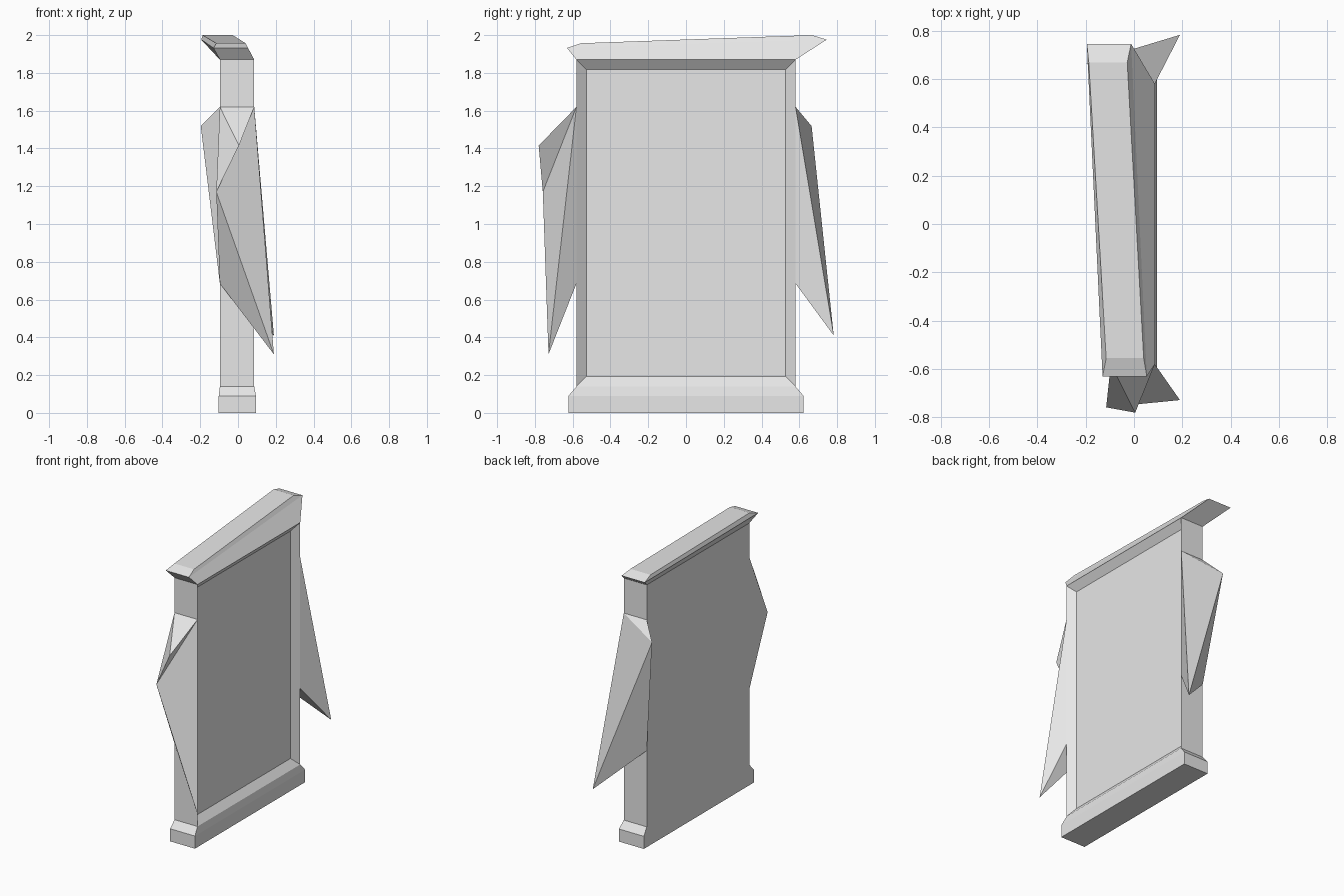
import bpy, bmesh

if "Cube" in bpy.data.objects:
    bpy.data.objects.remove(bpy.data.objects["Cube"])

stone = bpy.data.materials.new("light_grey")
stone.diffuse_color = (0.8, 0.8, 0.8, 1)
stone.use_nodes = True
stone.node_tree.nodes["Principled BSDF"].inputs["Base Color"].default_value = stone.diffuse_color


def finish(name, bm):
    """Turn a bmesh into a flat-shaded object."""
    mesh = bpy.data.meshes.new(name)
    bm.to_mesh(mesh)
    bm.free()
    mesh.materials.append(stone)
    obj = bpy.data.objects.new(name, mesh)
    bpy.context.collection.objects.link(obj)
    return obj


def closed_mesh(points, faces, hidden=(), pocket=None):
    """Closed solid with outward normals; hidden joint faces are then removed."""
    bm = bmesh.new()
    verts = [bm.verts.new(p) for p in points]
    made = [bm.faces.new([verts[i] for i in f]) for f in faces]
    bmesh.ops.recalc_face_normals(bm, faces=bm.faces[:])
    if pocket:
        front = max(made, key=lambda f: f.calc_center_median().x)
        bmesh.ops.inset_region(bm, faces=[front], thickness=pocket[0],
                               depth=-pocket[1], use_even_offset=True)
    bmesh.ops.delete(bm, geom=[made[i] for i in hidden], context='FACES')
    return bm


def ring(near, far):
    """Four corners from two ends, each given as (x min, x max, y, z)."""
    a, b, y0, z0 = near
    c, d, y1, z1 = far
    return [(a, y0, z0), (b, y0, z0), (d, y1, z1), (c, y1, z1)]


def level(x0, x1, y, z):
    return ring((x0, x1, -y, z), (x0, x1, y, z))


def loft(name, rings, hidden, pocket=None):
    """Stack rings; face 0 is the bottom cap and face 1 the top cap."""
    points = [p for r in rings for p in r]
    n = len(points)
    faces = [(0, 1, 2, 3), (n - 4, n - 3, n - 2, n - 1)]
    for k in range(0, n - 4, 4):
        for i in range(4):
            j = (i + 1) % 4
            faces.append((k + i, k + j, k + 4 + j, k + 4 + i))
    return finish(name, closed_mesh(points, faces, hidden, pocket))


X0, X1, Y = -0.096, 0.086, 0.58
foot = level(X0, X1, Y, 0.14)
head = level(X0, X1, Y, 1.87)

# Plinth with chamfered top
loft("plinth", [level(-0.102, 0.095, 0.622, 0), level(-0.102, 0.095, 0.622, 0.09), foot], [1])

# Slab with a bevelled recess in its broad face
loft("slab", [foot, head], [0, 1], pocket=(0.052, 0.041))

# Skewed, slanted cap
loft("cap", [
    head,
    ring((-0.13, 0.053, -0.63, 1.932), (-0.195, -0.012, 0.745, 1.976)),
    ring((-0.115, 0.04, -0.555, 1.957), (-0.187, -0.028, 0.668, 2.0)),
], [0])


def joint(y):
    """Where a shard meets the slab end: top pair, then bottom pair."""
    return [(X0, y, 1.62), (X1, y, 1.62), (X0, y, 0.685), (X1, y, 0.685)]


# Faceted shard on the near end
finish("front_shard", closed_mesh(
    joint(-Y) + [(0.005, -0.78, 1.415), (-0.115, -0.758, 1.17), (0.19, -0.728, 0.31)],
    [(0, 1, 3, 2), (0, 1, 4), (0, 4, 5), (4, 1, 5), (5, 1, 6),
     (0, 5, 2), (5, 6, 2), (2, 6, 3), (1, 3, 6)], [0]))

# Faceted shard on the far end
finish("back_shard", closed_mesh(
    joint(Y) + [(-0.197, 0.665, 1.518), (0.19, 0.782, 0.41)],
    [(0, 1, 3, 2), (0, 1, 4), (4, 1, 5), (0, 4, 2),
     (4, 5, 2), (2, 5, 3), (1, 3, 5)], [0]))
